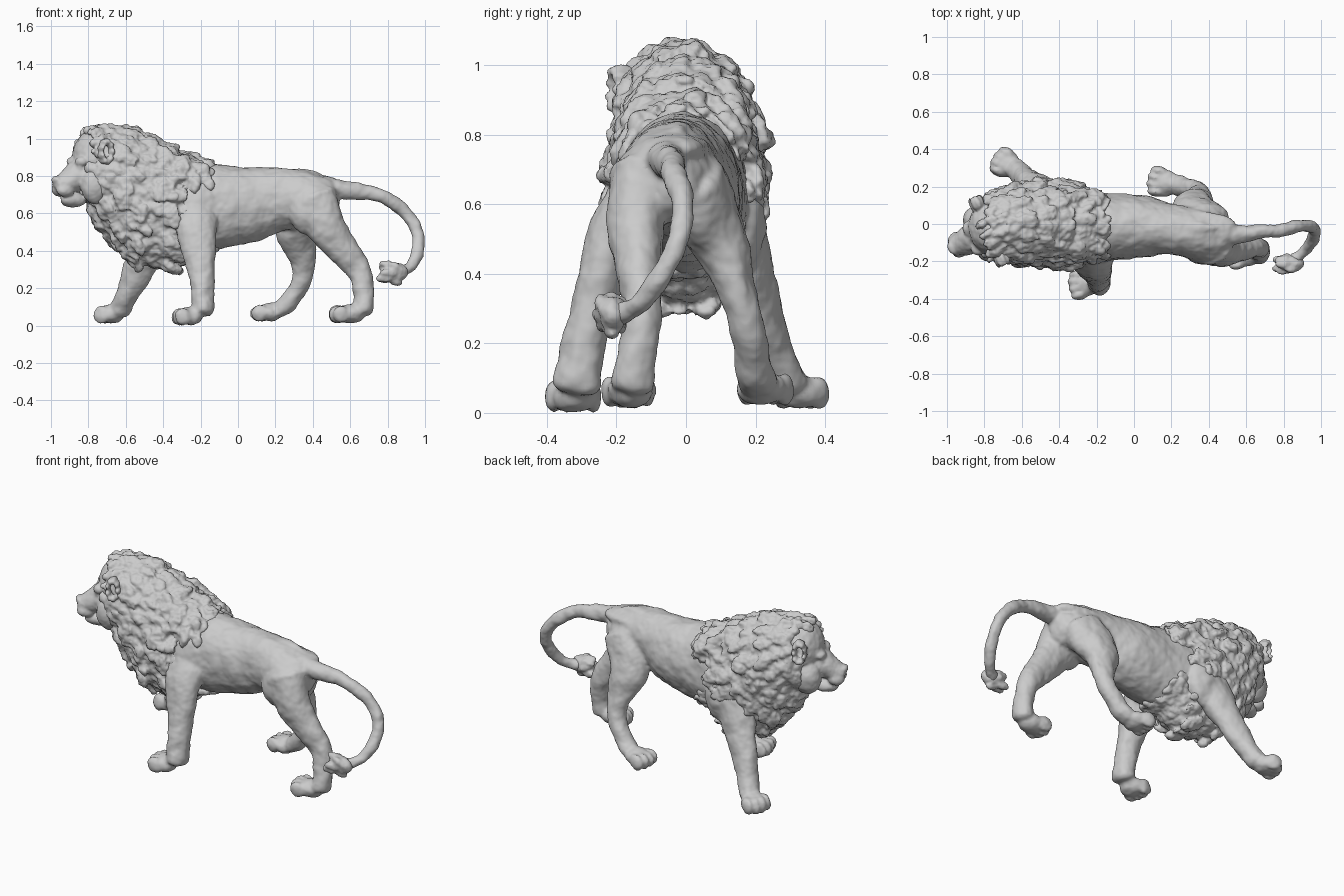
import bpy, bmesh, math, random
from mathutils import Vector, Matrix

if "Cube" in bpy.data.objects:
    bpy.data.objects.remove(bpy.data.objects["Cube"])

random.seed(4)


def sample(secs, t):
    # Catmull-Rom interpolation of (x, y, z, half width, half depth) sections
    n = len(secs) - 1
    i = max(0, min(int(t * n), n - 1))
    u = t * n - i
    p = [secs[max(0, min(k, n))] for k in (i - 1, i, i + 1, i + 2)]
    return [0.5 * (2 * b + (c - a) * u + (2 * a - 5 * b + 4 * c - d) * u * u
                   + (3 * b - a - 3 * c + d) * u ** 3) for a, b, c, d in zip(*p)]


def frame(secs, t):
    s = sample(secs, t)
    lo, hi = sample(secs, max(0, t - .03)), sample(secs, min(1, t + .03))
    tan = (Vector(hi[:3]) - Vector(lo[:3])).normalized()
    y = Vector((0, 1, 0))
    side = (y - tan * y.dot(tan)).normalized()
    return Vector(s[:3]), tan, side, tan.cross(side), s[3], s[4]


def loft(bm, secs, steps=24, sides=24):
    # Rounded tube through the sections
    rows = []
    caps = [(.5, .3), (.35, .72), (.15, .95)]
    spec = [(0, -e, k) for e, k in caps] + [(i / steps, 0, 1) for i in range(steps + 1)]
    spec += [(1, e, k) for e, k in reversed(caps)]
    for t, ext, k in spec:
        c, tan, side, up, a, b = frame(secs, t)
        c = c + tan * ext * min(a, b)
        rows.append([bm.verts.new(c + side * a * k * math.cos(w) + up * b * k * math.sin(w))
                     for w in (2 * math.pi * j / sides for j in range(sides))])
    for r, q in zip(rows, rows[1:]):
        for j in range(sides):
            m = (j + 1) % sides
            bm.faces.new((r[j], r[m], q[m], q[j]))
    bm.faces.new(rows[0])
    bm.faces.new(rows[-1])


def blob(bm, loc, rad, rot=None, sub=3):
    m = Matrix.Translation(loc) @ (rot or Matrix()) @ Matrix.Diagonal((*rad, 1))
    bmesh.ops.create_icosphere(bm, subdivisions=sub, radius=1, matrix=m)


def paw(bm, heel, yaw, length, base):
    # Foot pad with four toes, yaw is the turn away from -x
    rot = Matrix.Rotation(yaw, 4, 'Z')
    at = lambda f, s, z: Vector((heel[0], heel[1], base + z)) + rot @ Vector((-f, s, 0))
    blob(bm, at(length * .4, 0, .05), (length * .6, .07, .05), rot)
    for i in range(4):
        s = (i - 1.5) * .037
        blob(bm, at(length * (.95 - abs(i - 1.5) * .12), s, .047), (.046, .025, .048), rot)


def locks(bm, secs, tiers, count, size):
    # Overlapping tiers of hair flowing back and down over a lofted core
    def skin(t, w):
        c, tan, side, up, a, b = frame(secs, t)
        return c + side * a * math.cos(w) + up * b * math.sin(w), c
    for i in range(tiers):
        for j in range(count):
            t = min(.98, max(.01, (i + .3 + random.uniform(-.12, .12)) / tiers))
            w = 2 * math.pi * (j + .5 * (i % 2) + random.uniform(-.3, .3)) / count
            p, c = skin(t, w)
            out = (p - c).normalized()
            flow = (skin(min(1, t + .03), w)[0] - skin(max(0, t - .03), w)[0]).normalized()
            flow = flow + Vector((0, 0, -.45))
            flow = (flow - out * flow.dot(out)).normalized()
            flow = (flow + out * .38).normalized()
            cross = out.cross(flow).normalized()
            rot = Matrix((flow, cross, flow.cross(cross))).transposed().to_4x4()
            k = size * random.uniform(.75, 1.25)
            blob(bm, p - out * .008, (.08 * k, .045 * k, .026 * k), rot, 2)


def finish(name, bm, voxel, smooth, rough=0, scale=.1):
    bmesh.ops.recalc_face_normals(bm, faces=bm.faces)
    me = bpy.data.meshes.new(name)
    bm.to_mesh(me)
    bm.free()
    ob = bpy.data.objects.new(name, me)
    bpy.context.collection.objects.link(ob)
    r = ob.modifiers.new("fuse", 'REMESH')
    r.mode, r.voxel_size, r.use_smooth_shade = 'VOXEL', voxel, True
    s = ob.modifiers.new("soften", 'SMOOTH')
    s.factor, s.iterations = .5, smooth
    if rough:
        tex = bpy.data.textures.new(name + "_relief", 'CLOUDS')
        tex.noise_scale = scale
        d = ob.modifiers.new("relief", 'DISPLACE')
        d.texture, d.strength, d.mid_level = tex, rough, .5
    return ob


# Torso, four legs and tail, fused
bm = bmesh.new()
loft(bm, [(-.5, 0, .6, .15, .2), (-.35, 0, .615, .185, .24), (-.15, -.015, .632, .18, .232),
          (.05, -.015, .647, .165, .202), (.2, -.03, .672, .135, .175),
          (.36, -.05, .68, .142, .148), (.48, -.075, .665, .112, .112)], 40, 32)
legs = [
    # near front, far front, near hind, far hind
    ([(-.24, -.13, .62, .09, .13), (-.22, -.21, .5, .077, .108), (-.2, -.265, .32, .064, .078),
      (-.19, -.298, .18, .064, .06), (-.19, -.315, .08, .07, .058)], (-.21, -.315), .1, .115, 0),
    ([(-.42, .13, .56, .09, .13), (-.505, .195, .36, .068, .095), (-.58, .245, .19, .057, .066),
      (-.635, .295, .08, .06, .052)], (-.635, .298), -.45, .105, .01),
    ([(.4, -.12, .67, .1, .14), (.47, -.145, .53, .082, .108), (.565, -.135, .4, .062, .085),
      (.648, -.125, .29, .055, .066), (.672, -.14, .18, .056, .054), (.667, -.155, .08, .064, .055)],
     (.65, -.16), .05, .13, .015),
    ([(.38, .01, .66, .11, .14), (.32, .085, .51, .088, .12), (.345, .145, .36, .056, .074),
      (.342, .175, .25, .05, .053), (.275, .195, .13, .054, .048), (.22, .208, .08, .058, .045)],
     (.22, .208), -.2, .125, .02)]
for secs, heel, yaw, length, base in legs:
    loft(bm, secs)
    paw(bm, heel, yaw, length, base)
# Shoulder, flank, spine and haunch muscles
blob(bm, (-.22, -.15, .62), (.13, .07, .16))
blob(bm, (-.38, .16, .56), (.13, .07, .17))
blob(bm, (.1, -.02, .815), (.34, .05, .032))
blob(bm, (.37, -.03, .76), (.18, .1, .05))
blob(bm, (.4, -.14, .62), (.13, .08, .14))
# Tail
loft(bm, [(.42, -.06, .745, .07, .05), (.56, -.055, .725, .05, .05), (.7, -.04, .71, .037, .042),
          (.8, -.03, .675, .035, .038), (.9, -.01, .6, .033, .036), (.957, -.02, .5, .032, .034),
          (.962, -.07, .4, .031, .033), (.925, -.13, .315, .031, .031),
          (.86, -.19, .285, .032, .032)], 60, 20)
finish("body_legs_and_tail", bm, .0095, 4, .02, .09)

# Head, built facing -x and turned towards the near side
bm = bmesh.new()
blob(bm, (.01, 0, .89), (.14, .15, .17))
loft(bm, [(.02, 0, .83, .13, .12), (-.1, 0, .805, .09, .085), (-.18, 0, .765, .068, .06),
          (-.225, 0, .745, .054, .045)])
blob(bm, (-.135, 0, .672), (.075, .052, .04))
blob(bm, (-.235, 0, .778), (.027, .038, .02))
for s in (-1, 1):
    blob(bm, (-.05, s * .09, .75), (.08, .065, .1))
    blob(bm, (-.2, s * .033, .725), (.05, .036, .035))
    blob(bm, (-.115, s * .055, .875), (.035, .042, .028))
    blob(bm, (-.125, s * .062, .842), (.018, .02, .014))
    # Cupped ear from a rim of small blobs
    for k in range(9):
        w = 2 * math.pi * k / 9
        blob(bm, (-.02 + .03 * math.cos(w), s * .165, .93 + .055 * math.sin(w)),
             (.017, .04, .02), sub=2)
bm.transform(Matrix.Translation((-.755, -.03, 0)) @ Matrix.Rotation(.42, 4, 'Z'))
finish("head", bm, .008, 3, .012, .06)

# Mane: neck and chest volume plus a cape over the shoulders
bm = bmesh.new()
core = [(-.755, -.01, .865, .165, .19), (-.635, 0, .815, .203, .25), (-.465, 0, .66, .222, .305),
        (-.37, -.01, .605, .205, .305), (-.27, -.015, .64, .18, .225)]
cape = [(-.55, 0, .91, .15, .115), (-.38, 0, .845, .175, .11), (-.24, -.01, .785, .17, .105),
        (-.17, -.01, .765, .135, .085)]
loft(bm, core, 30, 32)
loft(bm, cape)
locks(bm, core, 7, 18, 1)
locks(bm, cape, 5, 14, .85)
# Swept hair on the crown
for k in range(26):
    w, e = random.uniform(-1.5, 1.5), random.uniform(-.45, .6)
    n = Vector((-math.sin(e) * math.cos(w), math.sin(w), math.cos(w) * math.cos(e)))
    blob(bm, Vector((-.735, -.02, .89)) + Vector((n.x * .13, n.y * .15, n.z * .165)),
         (.05, .024, .03), Matrix.Rotation(.42 - w * .3, 4, 'Z'), 2)
finish("mane", bm, .0085, 2, .04, .05)

# Tail tuft
bm = bmesh.new()
blob(bm, (.835, -.21, .285), (.075, .045, .05))
for k in range(8):
    w = 2 * math.pi * k / 8
    blob(bm, (.815 + random.uniform(-.03, .03), -.215 + .032 * math.cos(w),
              .283 + .042 * math.sin(w)),
         (.05, .024, .024), Matrix.Rotation(random.uniform(-.5, .5), 4, 'Y'), 2)
finish("tail_tuft", bm, .008, 2, .015, .04)
